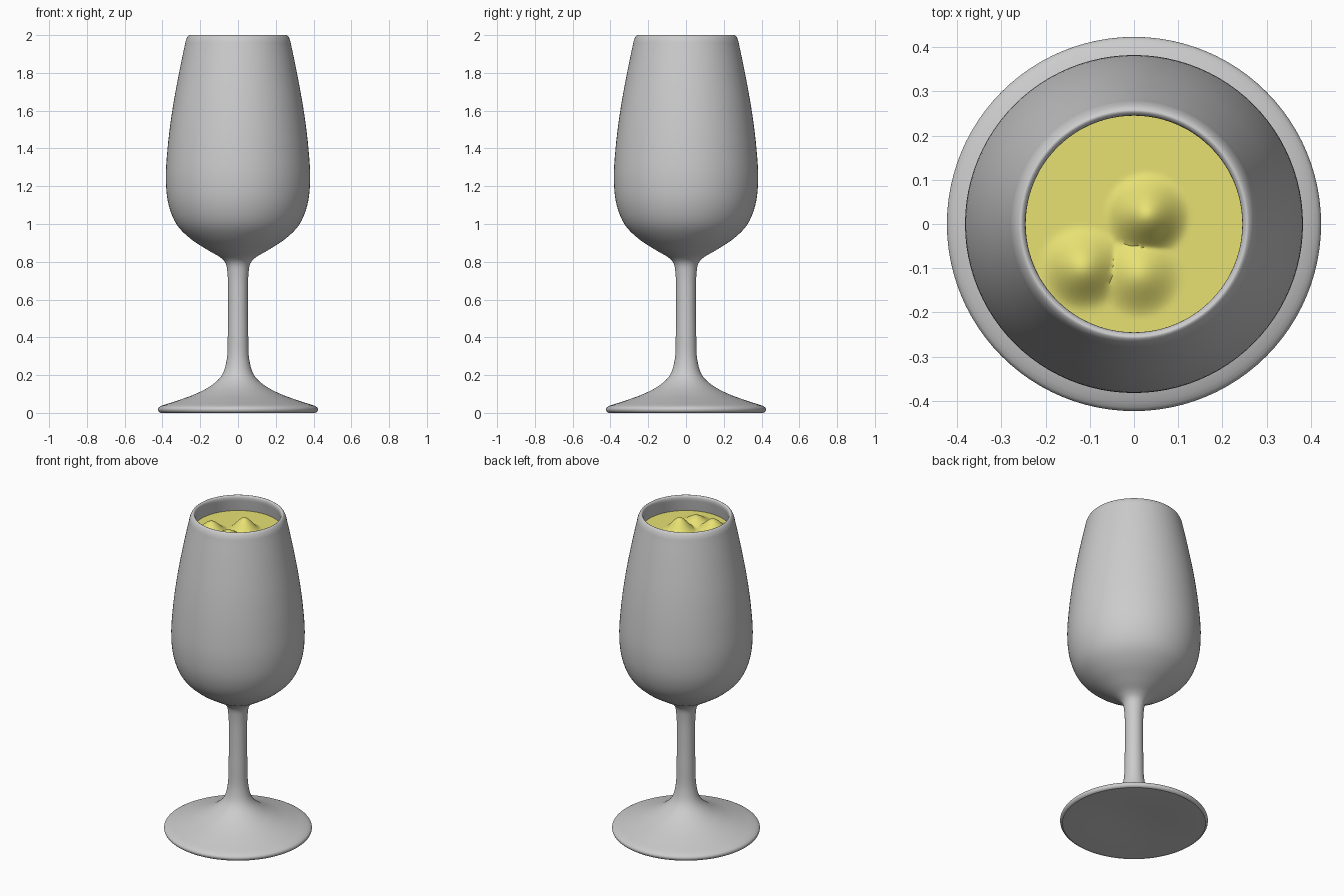
import bpy, bmesh, math
from mathutils import Vector

if "Cube" in bpy.data.objects:
    bpy.data.objects.remove(bpy.data.objects["Cube"])


def smooth(points, steps=6):
    """Centripetal Catmull-Rom curve through (radius, z) points."""
    p = [Vector(q) for q in points]
    p = [2 * p[0] - p[1]] + p + [2 * p[-1] - p[-2]]
    out = []
    for a, b, c, d in zip(p, p[1:], p[2:], p[3:]):
        t1 = (b - a).length ** 0.5
        t2 = t1 + (c - b).length ** 0.5
        t3 = t2 + (d - c).length ** 0.5
        for i in range(steps):
            t = t1 + (t2 - t1) * i / steps
            a1 = a.lerp(b, t / t1)
            a2 = b.lerp(c, (t - t1) / (t2 - t1))
            a3 = c.lerp(d, (t - t2) / (t3 - t2))
            b1 = a1.lerp(a2, t / t2)
            b2 = a2.lerp(a3, (t - t1) / (t3 - t1))
            out.append(b1.lerp(b2, (t - t1) / (t2 - t1)))
    return [(max(v.x, 0), v.y) for v in out] + [tuple(points[-1])]


def lathe(name, profile, sides=96, lift=None):
    """Spin a profile that starts and ends on the axis into a closed solid."""
    bm = bmesh.new()
    rings = []
    for r, z in profile:
        n = 1 if r < 1e-5 else sides
        ring = []
        for k in range(n):
            a = 2 * math.pi * k / sides
            x, y = r * math.cos(a), r * math.sin(a)
            ring.append(bm.verts.new((x, y, z + (lift(x, y, z) if lift else 0))))
        rings.append(ring)
    for lo, hi in zip(rings, rings[1:]):
        for k in range(sides):
            j = (k + 1) % sides
            if len(lo) == 1 and len(hi) == 1:
                continue
            if len(lo) == 1:
                bm.faces.new((lo[0], hi[j], hi[k]))
            elif len(hi) == 1:
                bm.faces.new((lo[k], lo[j], hi[0]))
            else:
                bm.faces.new((lo[k], lo[j], hi[j], hi[k]))
    bmesh.ops.recalc_face_normals(bm, faces=bm.faces)
    mesh = bpy.data.meshes.new(name)
    bm.to_mesh(mesh)
    bm.free()
    ob = bpy.data.objects.new(name, mesh)
    bpy.context.collection.objects.link(ob)
    bpy.ops.object.select_all(action='DESELECT')
    ob.select_set(True)
    bpy.context.view_layer.objects.active = ob
    bpy.ops.object.shade_smooth_by_angle(angle=math.radians(40))
    return ob


# Glass: foot, stem, bowl outside, rim and bowl inside in one profile
underside = [(0, 0.008), (0.17, 0.008), (0.2, 0.004), (0.41, 0.003)]
outside = smooth([
    (0.41, 0), (0.42, 0.008), (0.423, 0.02), (0.415, 0.032), (0.33, 0.062),
    (0.23, 0.098), (0.14, 0.146), (0.085, 0.2), (0.06, 0.28), (0.054, 0.42),
    (0.052, 0.6), (0.055, 0.73), (0.065, 0.79), (0.09, 0.82), (0.16, 0.862),
    (0.255, 0.925), (0.325, 0.998), (0.367, 1.1), (0.382, 1.23), (0.373, 1.4),
    (0.348, 1.6), (0.312, 1.8), (0.283, 1.94), (0.275, 1.975), (0.265, 1.994),
    (0.256, 2.0), (0.248, 1.994), (0.245, 1.98), (0.249, 1.95)], 5)
inside = [(0.26, 1.89), (0.282, 1.78), (0.318, 1.59), (0.342, 1.4),
          (0.35, 1.23), (0.335, 1.11), (0.295, 1.02), (0.23, 0.955),
          (0.13, 0.895), (0, 0.87)]
lathe("wine_glass", underside + outside + smooth(inside, 4))

# Drink: fills the bowl, with three soft bumps raised in its surface
LEVEL = 1.9
bumps = [(0.03, 0.02, 0.075), (-0.117, -0.1, 0.06), (0.012, -0.115, 0.043)]


def bump_height(x, y, z):
    if z < LEVEL - 1e-4:
        return 0
    h = 0
    for bx, by, height in bumps:
        t = max(0, 1 - math.hypot(x - bx, y - by) / 0.1)
        h = max(h, height * t * t * (3 - 2 * t))
    return h


surface = [(0.257 * i / 36, LEVEL) for i in range(37)]
body = smooth([(max(r - 0.002, 0), z + 0.002) for r, z in inside[1:]], 4)
drink = lathe("drink", surface + body, lift=bump_height)
yellow = bpy.data.materials.new("pale_yellow")
yellow.diffuse_color = (0.8, 0.75, 0.17, 1)
yellow.use_nodes = True
yellow.node_tree.nodes["Principled BSDF"].inputs["Base Color"].default_value = yellow.diffuse_color
drink.data.materials.append(yellow)
